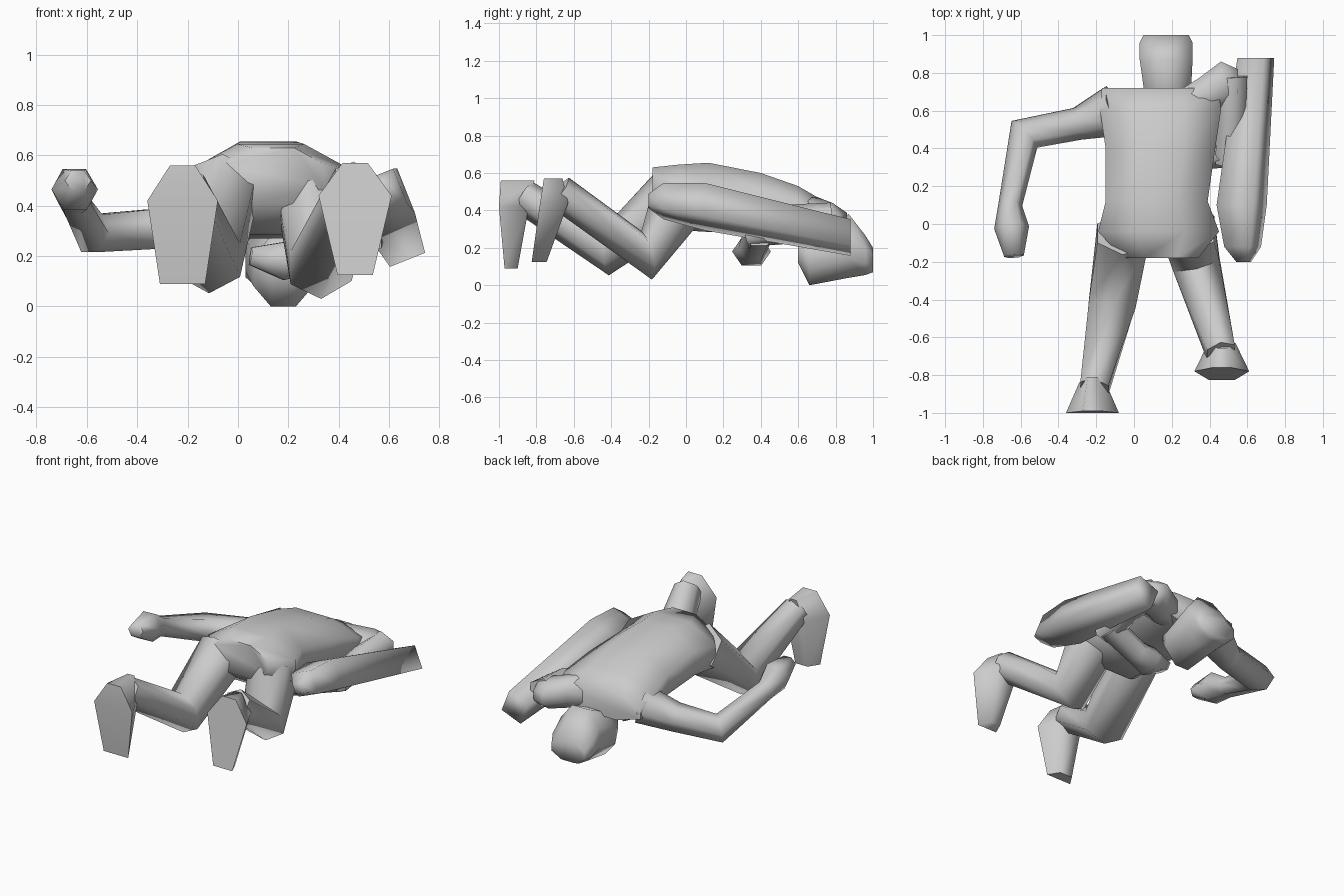
import bpy, math
from mathutils import Vector


def loft(name, rings, hint=(1, 0, 0), n=8, axis=None, taper=0.0, angle=75):
    """Tube through rings (x, y, z, half size along hint, half size across)."""
    hint = Vector(hint)
    c = [Vector(r[:3]) for r in rings]
    verts, faces = [], []
    k = 1 / math.cos(math.pi / n)
    last = len(c) - 1
    for i, r in enumerate(rings):
        if axis:
            t = Vector(axis)
        else:
            t = Vector()
            if i > 0:
                t += (c[i] - c[i - 1]).normalized()
            if i < last:
                t += (c[i + 1] - c[i]).normalized()
        t.normalize()
        s = (hint - t * hint.dot(t)).normalized()
        v = t.cross(s)
        for j in range(n):
            a = 2 * math.pi * (j + 0.5) / n
            w = r[3] * (1 + taper * (math.sin(a) * k - 1))
            verts.append(c[i] + s * (math.cos(a) * w * k) + v * (math.sin(a) * r[4] * k))
    for i in range(last):
        for j in range(n):
            j2 = (j + 1) % n
            faces.append((i * n + j, i * n + j2, (i + 1) * n + j2, (i + 1) * n + j))
    faces.append(tuple(reversed(range(n))))
    faces.append(tuple(last * n + j for j in range(n)))
    me = bpy.data.meshes.new(name)
    me.from_pydata(verts, [], faces)
    ob = bpy.data.objects.new(name, me)
    bpy.context.collection.objects.link(ob)
    bpy.ops.object.select_all(action='DESELECT')
    ob.select_set(True)
    bpy.context.view_layer.objects.active = ob
    bpy.ops.object.shade_smooth_by_angle(angle=math.radians(angle))
    return ob


Z = (0, 0, 1)

# torso, from hips to shoulders
loft("torso", [(0.14, -0.18, 0.52, 0.20, 0.11), (0.13, -0.04, 0.47, 0.32, 0.175),
               (0.12, 0.12, 0.47, 0.27, 0.185), (0.14, 0.40, 0.44, 0.29, 0.16),
               (0.14, 0.60, 0.40, 0.32, 0.13), (0.14, 0.72, 0.37, 0.31, 0.09)],
     axis=(0, 1, 0))

# head, hanging face down
loft("head", [(0.18, 0.60, 0.19, 0.10, 0.07), (0.18, 0.66, 0.14, 0.12, 0.14),
              (0.17, 0.87, 0.21, 0.14, 0.17), (0.17, 0.96, 0.16, 0.14, 0.105),
              (0.17, 1.0, 0.135, 0.12, 0.065)],
     axis=(0, 1, 0))

# left arm, bent back at the elbow
loft("left_arm", [(-0.10, 0.60, 0.37, 0.10, 0.12), (-0.30, 0.53, 0.31, 0.08, 0.075),
                  (-0.58, 0.475, 0.29, 0.075, 0.085), (-0.655, 0.10, 0.42, 0.055, 0.055),
                  (-0.648, -0.02, 0.465, 0.085, 0.08), (-0.635, -0.17, 0.50, 0.04, 0.045)],
     hint=Z, n=6)

# right arm, raised at the shoulder and folded under the chest
loft("right_shoulder", [(0.18, 0.62, 0.37, 0.05, 0.09), (0.34, 0.66, 0.37, 0.11, 0.10),
                        (0.46, 0.73, 0.35, 0.13, 0.09), (0.55, 0.73, 0.34, 0.09, 0.08)],
     axis=(1, 0, 0), hint=(0, 1, 0), n=8)
loft("right_upper_arm", [(0.51, 0.78, 0.35, 0.09, 0.08), (0.515, 0.58, 0.335, 0.075, 0.085),
                         (0.50, 0.32, 0.27, 0.07, 0.065)], n=6)
loft("right_forearm", [(0.52, 0.39, 0.28, 0.07, 0.075), (0.28, 0.36, 0.20, 0.065, 0.07),
                       (0.18, 0.35, 0.18, 0.075, 0.09), (0.05, 0.34, 0.20, 0.035, 0.05)],
     hint=Z, n=6)

# long tapered bar beside the right arm
loft("side_bar", [(0.58, -0.20, 0.45, 0.03, 0.03), (0.575, -0.12, 0.45, 0.075, 0.075),
                  (0.57, 0.10, 0.42, 0.105, 0.095), (0.645, 0.88, 0.255, 0.075, 0.075)],
     hint=(0.2, 0, 0.08), n=4, axis=(0, 1, 0), angle=95)

# legs, bent at the knees
for side, hip, knee, ankle in (
        ("left", (-0.06, -0.06, 0.48), (-0.115, -0.42, 0.185), (-0.21, -0.87, 0.475)),
        ("right", (0.29, -0.03, 0.46), (0.33, -0.21, 0.16), (0.46, -0.68, 0.50))):
    loft(side + "_leg", [hip + (0.135, 0.14), knee + (0.125, 0.115), ankle + (0.075, 0.08)], n=6)

# feet hanging toe down: (y, z, half width, half thickness)
for side, x, rings in (
        ("left", -0.22, ((-0.90, 0.56, 0.05, 0.09), (-0.92, 0.42, 0.14, 0.08), (-0.935, 0.09, 0.09, 0.035))),
        ("right", 0.465, ((-0.71, 0.57, 0.05, 0.05), (-0.705, 0.44, 0.145, 0.075), (-0.785, 0.125, 0.07, 0.04)))):
    loft(side + "_foot", [(x, *r) for r in rings], n=4, axis=(0, 0, -1), taper=0.25)
